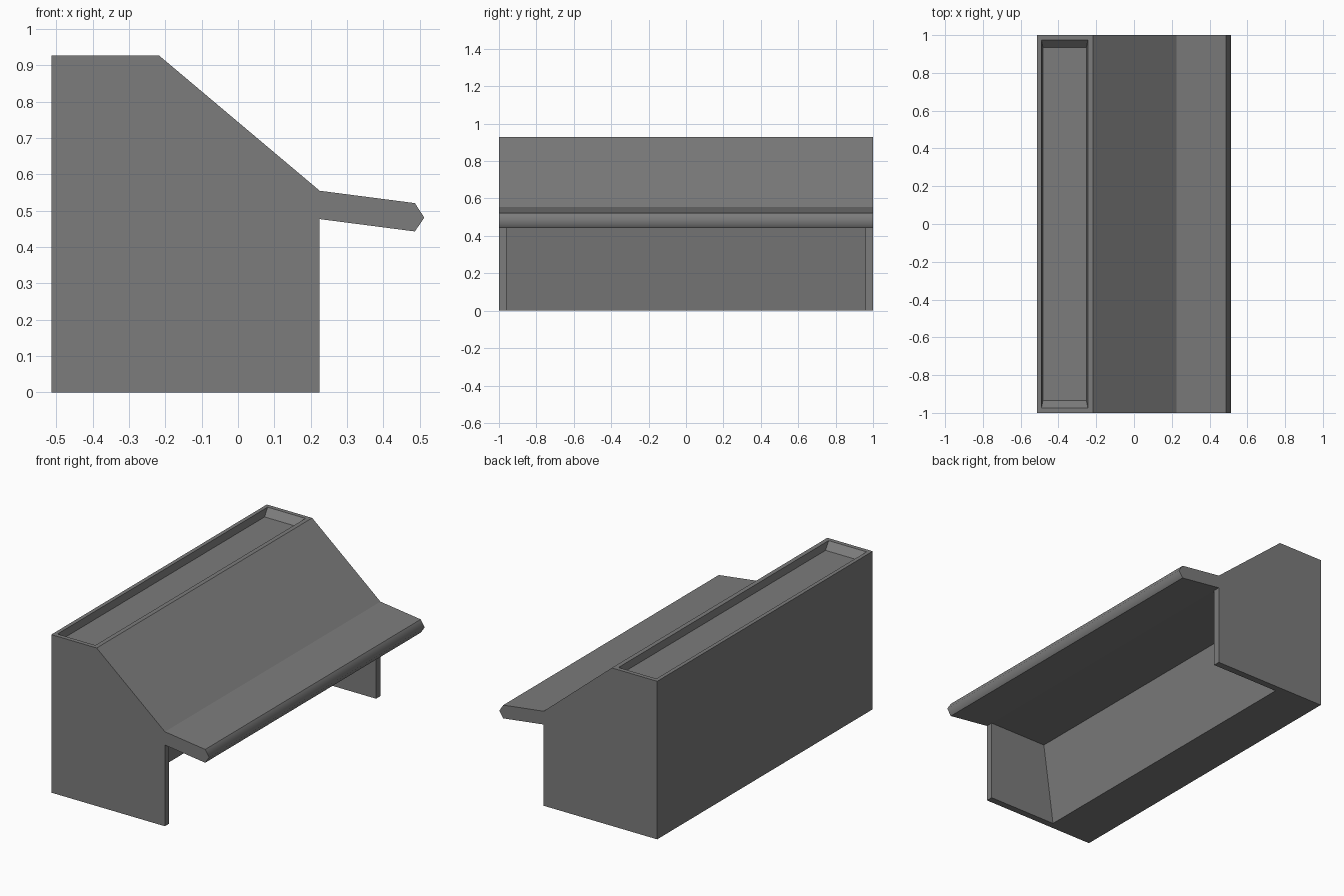
import bpy, bmesh

if "Cube" in bpy.data.objects:
    bpy.data.objects.remove(bpy.data.objects["Cube"])


def new_object(name, bm):
    bmesh.ops.recalc_face_normals(bm, faces=bm.faces[:])
    mesh = bpy.data.meshes.new(name)
    bm.to_mesh(mesh)
    bm.free()
    obj = bpy.data.objects.new(name, mesh)
    bpy.context.collection.objects.link(obj)
    return obj


def extrude_profile(name, points, half_width):
    """Side profile (x, z) swept along y."""
    bm = bmesh.new()
    face = bm.faces.new([bm.verts.new((x, -half_width, z)) for x, z in points])
    side = bmesh.ops.extrude_face_region(bm, geom=[face])["geom"]
    verts = [v for v in side if isinstance(v, bmesh.types.BMVert)]
    bmesh.ops.translate(bm, verts=verts, vec=(0, 2 * half_width, 0))
    return new_object(name, bm)


def tapered_block(name, rings):
    """Four-sided block through rectangles (x0, x1, half_y, z)."""
    bm = bmesh.new()
    loops = []
    for x0, x1, h, z in rings:
        loops.append([bm.verts.new(p) for p in
                      ((x0, -h, z), (x1, -h, z), (x1, h, z), (x0, h, z))])
    for a, b in zip(loops, loops[1:]):
        for i in range(4):
            j = (i + 1) % 4
            bm.faces.new((a[i], a[j], b[j], b[i]))
    bm.faces.new(loops[0])
    bm.faces.new(loops[-1])
    return new_object(name, bm)


def cut(obj, cutter):
    cutter.hide_render = True
    mod = obj.modifiers.new(cutter.name, 'BOOLEAN')
    mod.operation = 'DIFFERENCE'
    mod.solver = 'EXACT'
    mod.object = cutter
    bpy.context.view_layer.objects.active = obj
    bpy.ops.object.modifier_apply(modifier=mod.name)
    bpy.data.objects.remove(cutter)


# Counter body: back box, sloped front, projecting shelf with pointed nose
body = extrude_profile("counter_body", [
    (-0.513, 0), (-0.513, 0.928), (-0.218, 0.928), (0.225, 0.555),
    (0.487, 0.521), (0.513, 0.481), (0.487, 0.443), (0.225, 0.477),
    (0.225, 0)], 1.0)

# Knee space between the two end panels, with a slanted back wall
cut(body, extrude_profile("knee_space_cutter", [
    (-0.226, -0.05), (-0.153, 0.477), (0.225, 0.477),
    (0.6, 0.40), (0.6, -0.05)], 0.96))

# Shallow tray with sloping ends in the top
cut(body, tapered_block("top_tray_cutter", [
    (-0.482, -0.252, 0.935, 0.888),
    (-0.490, -0.244, 0.975, 0.928),
    (-0.490, -0.244, 0.975, 1.0)]))

# Rounded shading on the nose of the shelf only
for p in body.data.polygons:
    p.use_smooth = p.center.x > 0.49 and abs(p.normal.y) < 0.1

# Dark grey finish
finish = bpy.data.materials.new("dark_grey")
finish.diffuse_color = (0.2, 0.2, 0.2, 1)
finish.use_nodes = True
finish.node_tree.nodes["Principled BSDF"].inputs["Base Color"].default_value = finish.diffuse_color
body.data.materials.clear()
body.data.materials.append(finish)
